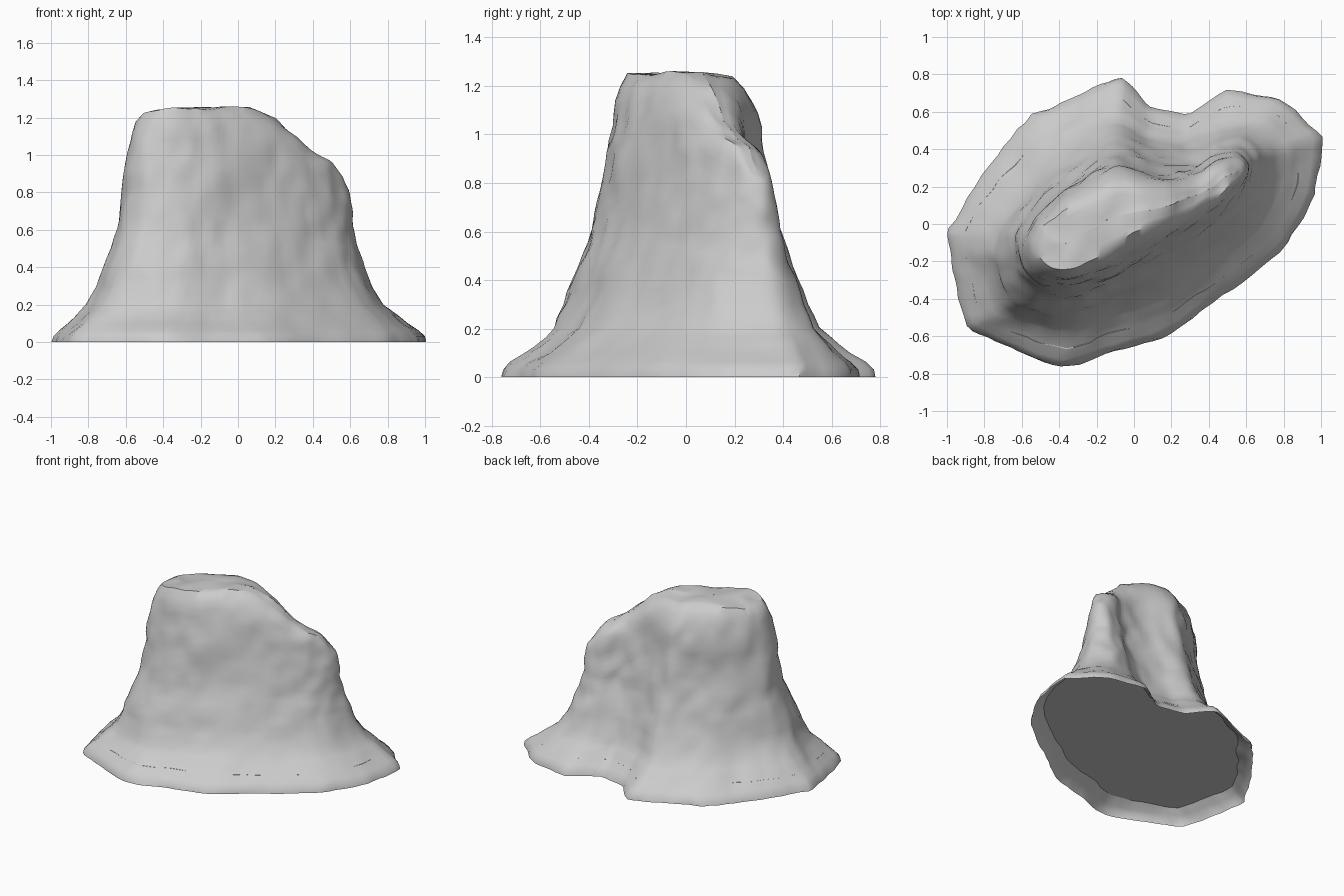
import bpy, bmesh
from mathutils import Vector, noise

if "Cube" in bpy.data.objects:
    bpy.data.objects.remove(bpy.data.objects["Cube"])

SUB = 6
# Foot, waist (z = 0.4) and rim outlines, counter-clockwise from the left
foot = [(-1, -.02), (-.97, -.25), (-.90, -.54), (-.66, -.655), (-.40, -.765), (-.1, -.68),
        (.2, -.58), (.52, -.35), (.83, -.10), (.96, .15), (1, .47), (.77, .67), (.5, .72),
        (.3, .59), (.1, .63), (-.06, .77), (-.3, .69), (-.55, .59), (-.77, .31)]
waist = [(-.70, -.08), (-.70, -.24), (-.62, -.40), (-.50, -.455), (-.30, -.45), (-.08, -.38),
         (.15, -.27), (.38, -.12), (.57, .05), (.65, .2), (.66, .36), (.57, .45), (.45, .44),
         (.28, .37), (.09, .395), (-.08, .46), (-.25, .38), (-.42, .26), (-.60, .08)]
rim = [(-.50, -.05, 1.22), (-.50, -.14, 1.23), (-.44, -.21, 1.245), (-.35, -.23, 1.25),
       (-.22, -.18, 1.245), (-.08, -.10, 1.25), (.08, 0, 1.25), (.22, .06, 1.16),
       (.40, .13, 1.03), (.52, .20, .95), (.58, .28, .84), (.55, .30, .86), (.46, .27, .95),
       (.32, .20, 1.05), (.13, .17, 1.2), (-.08, .2, 1.235), (-.20, .16, 1.24),
       (-.33, .09, 1.24), (-.44, .02, 1.23)]


def catmull(a, b, c, d, t):
    return 0.5 * (2 * b + (c - a) * t + (2 * a - 5 * b + 4 * c - d) * t * t
                  + (3 * b - a - 3 * c + d) * t ** 3)


def smooth_loop(points, z=0, tension=1.0):
    p = [Vector((q[0], q[1], q[2] if len(q) > 2 else z)) for q in points]
    n = len(p)
    out = []
    for i in range(n):
        for k in range(SUB):
            t = k / SUB
            s = catmull(p[i - 1], p[i], p[(i + 1) % n], p[(i + 2) % n], t)
            out.append(p[i].lerp(p[(i + 1) % n], t).lerp(s, tension))
    return out


def piecewise(table, x):
    for (x0, y0), (x1, y1) in zip(table, table[1:]):
        if x <= x1:
            return y0 + (y1 - y0) * max(0, (x - x0) / (x1 - x0))
    return table[-1][1]


def blend(a, b, f, h):
    v = a.lerp(b, f)
    v.z = a.z + (b.z - a.z) * h
    return v


A, B, C = smooth_loop(foot, 0, 0.4), smooth_loop(waist, 0.4), smooth_loop(rim)

# Flared skirt, then steep cliff
rings = []
flare = [(0, 0), (.08, .03), (.16, .14), (.25, .31), (.5, .68), (.75, .88), (1, 1)]
cliff = [(0, 0), (.235, .28), (.47, .46), (.7, .58), (.85, .69), (.94, .82), (1, 1)]
for h in (0, .08, .16, .25, .33, .42, .5, .62, .75, .88):
    rings.append([blend(a, b, piecewise(flare, h), h) for a, b in zip(A, B)])
for k in range(17):
    h = k / 16
    rings.append([blend(b, c, piecewise(cliff, h), h) for b, c in zip(B, C)])

# Plateau and descending crest close onto a spine
spine_y = [(-.38, -.10), (-.1, .04), (.15, .10), (.35, .165), (.55, .27)]
spine_z = [(-.38, 1.255), (-.1, 1.25), (.06, 1.26), (.2, 1.19), (.35, 1.05), (.5, .95), (.56, .88)]
spine = []
for c in C:
    x = max(-.38, min(.55, c.x))
    spine.append(Vector((x, piecewise(spine_y, x), piecewise(spine_z, x))))
for f in (.3, .6, .8, 1):
    rings.append([c.lerp(s, f) for c, s in zip(C, spine)])


# Weathering
def weather(v):
    d = noise.noise_vector(v * 3.5) * .018 + noise.noise_vector(v * 10) * .014
    d.z *= min(1, v.z * 3) * .8
    return v + d


rings = [[weather(v) for v in r] for r in rings]


def make_object(name, bm, angle=0.8):
    mesh = bpy.data.meshes.new(name)
    bm.to_mesh(mesh)
    bm.free()
    ob = bpy.data.objects.new(name, mesh)
    bpy.context.collection.objects.link(ob)
    bpy.ops.object.select_all(action='DESELECT')
    ob.select_set(True)
    bpy.context.view_layer.objects.active = ob
    bpy.ops.object.shade_smooth_by_angle(angle=angle)


# Rock body
bm = bmesh.new()
grid = [[bm.verts.new(v) for v in r] for r in rings]
n = len(A)
for lo, hi in zip(grid, grid[1:]):
    for i in range(n):
        j = (i + 1) % n
        bm.faces.new((lo[i], lo[j], hi[j], hi[i]))
bmesh.ops.remove_doubles(bm, verts=bm.verts[:], dist=0.0005)
make_object("rock_body", bm)

# Recessed underside, level with the top of the lip
bm = bmesh.new()
bm.faces.new([bm.verts.new((v.x, v.y, .1)) for v in reversed(rings[3])])
bmesh.ops.triangulate(bm, faces=bm.faces[:])
make_object("base_underside", bm)
